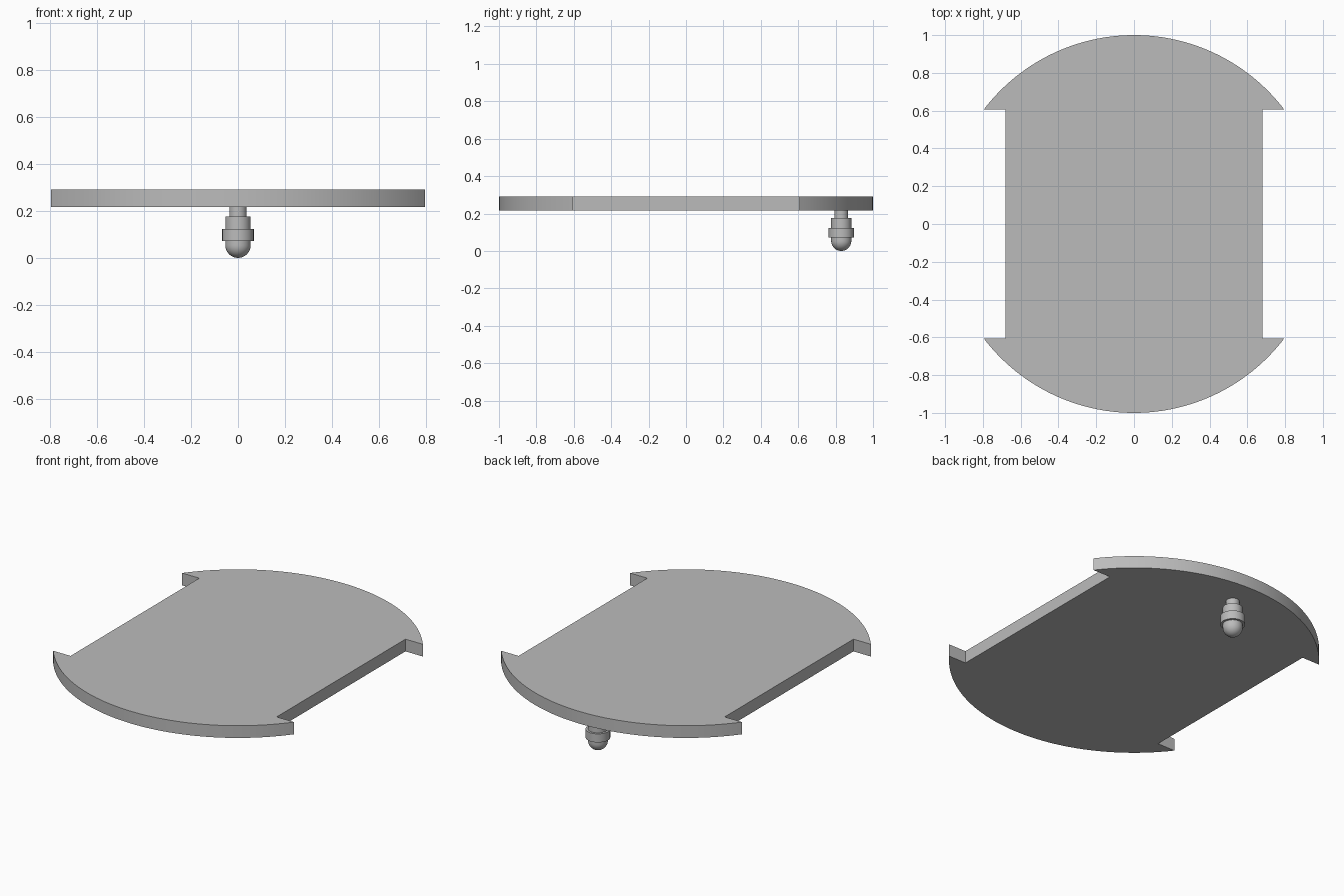
import bpy, bmesh
from math import asin, sin, cos, pi

cube = bpy.data.objects.get("Cube")
if cube:
    bpy.data.objects.remove(cube, do_unlink=True)

GREY = (0.5, 0.5, 0.5, 1)
grey = bpy.data.materials.new("plain grey")
grey.use_nodes = True
grey.diffuse_color = GREY
grey.node_tree.nodes["Principled BSDF"].inputs["Base Color"].default_value = GREY


def add_object(name, bm):
    bmesh.ops.recalc_face_normals(bm, faces=bm.faces)
    mesh = bpy.data.meshes.new(name)
    bm.to_mesh(mesh)
    bm.free()
    mesh.materials.append(grey)
    obj = bpy.data.objects.new(name, mesh)
    bpy.context.collection.objects.link(obj)
    bpy.ops.object.select_all(action="DESELECT")
    obj.select_set(True)
    bpy.context.view_layer.objects.active = obj
    bpy.ops.object.shade_smooth_by_angle(angle=pi / 6)
    return obj


# Round plate with a straight notch cut along each side
BOTTOM, TOP = 0.217, 0.29
NOTCH_X, NOTCH_Y = 0.68, 0.607
STEPS = 48
start = asin(NOTCH_Y)
arc = [start + (pi - 2 * start) * i / STEPS for i in range(STEPS + 1)]
half = [(NOTCH_X, NOTCH_Y)] + [(cos(a), sin(a)) for a in arc] + [(-NOTCH_X, NOTCH_Y)]
outline = half + [(-x, -y) for x, y in half]

bm = bmesh.new()
face = bm.faces.new([bm.verts.new((x, y, BOTTOM)) for x, y in outline])
extruded = bmesh.ops.extrude_face_region(bm, geom=[face], use_keep_orig=True)
top_verts = [v for v in extruded["geom"] if isinstance(v, bmesh.types.BMVert)]
bmesh.ops.translate(bm, vec=(0, 0, TOP - BOTTOM), verts=top_verts)
add_object("notched_plate", bm)

# Stepped pin under the back edge, turned from a profile of radius and height
BALL = 0.054
profile = [(0, BOTTOM), (0.037, BOTTOM), (0.037, 0.176), (BALL, 0.176), (BALL, 0.123),
           (0.067, 0.123), (0.067, 0.072), (BALL, 0.072)]
profile += [(BALL * cos(pi / 2 * i / 10), BALL - BALL * sin(pi / 2 * i / 10))
            for i in range(11)]
profile[-1] = (0, 0)

bm = bmesh.new()
points = [bm.verts.new((r, 0, z)) for r, z in profile]
edges = [bm.edges.new(pair) for pair in zip(points, points[1:])]
bmesh.ops.spin(bm, geom=points + edges, cent=(0, 0, 0), axis=(0, 0, 1),
               angle=2 * pi, steps=40, use_merge=True)
bmesh.ops.remove_doubles(bm, verts=bm.verts, dist=0.0001)
pin = add_object("stepped_pin", bm)
pin.location.y = 0.83
